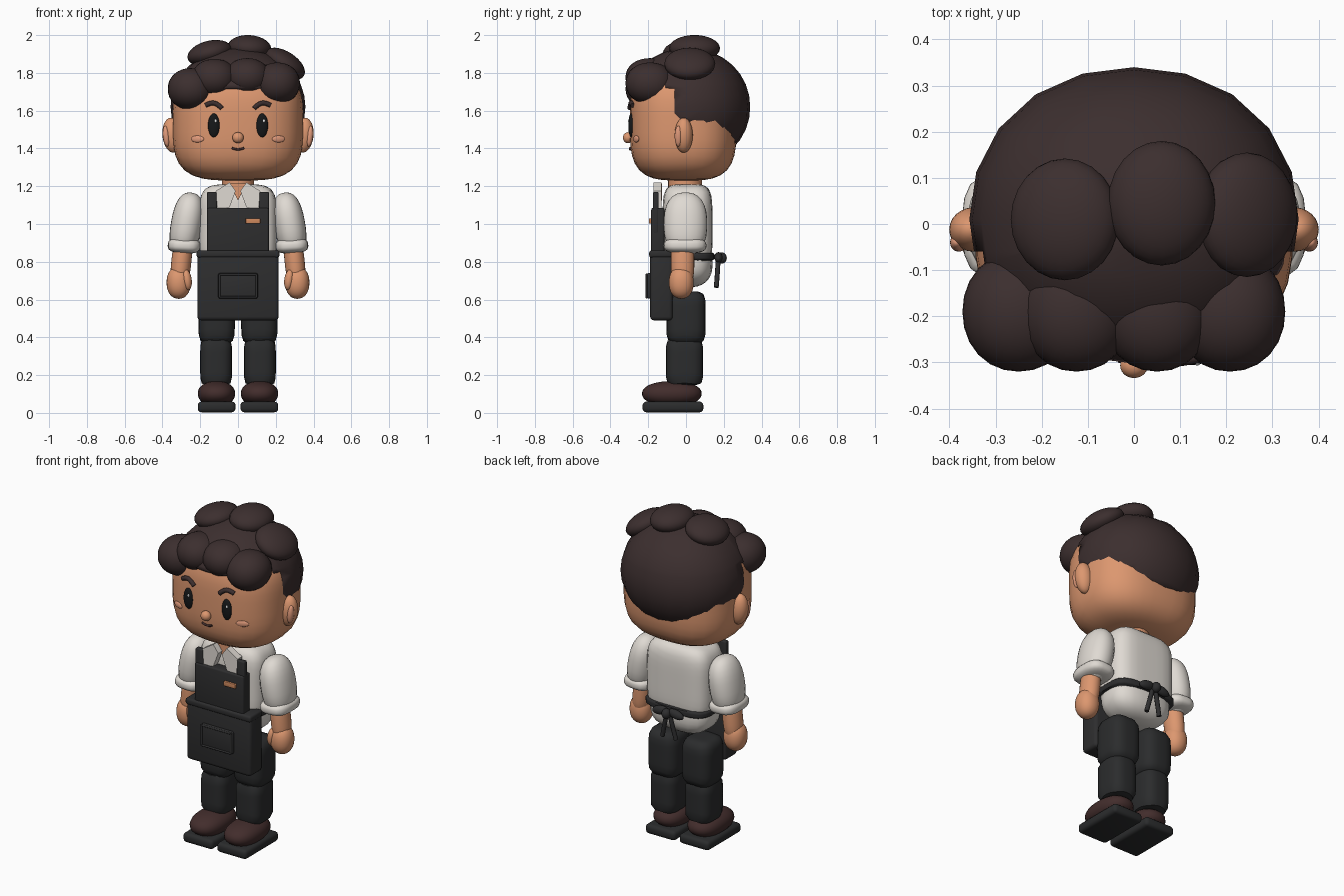
import bpy, bmesh, math
from mathutils import Matrix, Vector

if "Cube" in bpy.data.objects:
    bpy.data.objects.remove(bpy.data.objects["Cube"])

COLOURS = {
    "dark hair": (0.045, 0.028, 0.028), "skin": (0.72, 0.31, 0.16),
    "shirt white": (0.74, 0.70, 0.65), "apron black": (0.027, 0.027, 0.028),
    "trouser black": (0.024, 0.025, 0.026), "shoe brown": (0.055, 0.026, 0.025),
    "eye black": (0.008, 0.009, 0.010), "highlight": (0.9, 0.9, 0.9),
    "cheek": (0.76, 0.33, 0.20), "tag copper": (0.62, 0.25, 0.11),
}
MATS = {}
for key, rgb in COLOURS.items():
    MATS[key] = bpy.data.materials.new(key)
    MATS[key].diffuse_color = (*rgb, 1)


def finish(name, bm, mat, loc=(0, 0, 0), rot=(0, 0, 0), angle=45):
    bmesh.ops.recalc_face_normals(bm, faces=bm.faces)
    me = bpy.data.meshes.new(name)
    bm.to_mesh(me)
    bm.free()
    me.materials.append(MATS[mat])
    ob = bpy.data.objects.new(name, me)
    ob.location = loc
    ob.rotation_euler = [math.radians(a) for a in rot]
    bpy.context.collection.objects.link(ob)
    bpy.ops.object.select_all(action='DESELECT')
    ob.select_set(True)
    bpy.context.view_layer.objects.active = ob
    bpy.ops.object.shade_smooth_by_angle(angle=math.radians(angle))
    return ob


def blob_mesh(rad, a, b, seg, rings):
    """Superellipsoid: a rounds the plan outline, b rounds the height."""
    bm = bmesh.new()
    bmesh.ops.create_uvsphere(bm, u_segments=seg, v_segments=rings, radius=1)
    for v in bm.verts:
        x, y, z = map(abs, v.co)
        n = ((x ** a + y ** a) ** (b / a) + z ** b) ** (-1 / b)
        v.co = Vector([c * n * r for c, r in zip(v.co, rad)])
    return bm


def blob(name, loc, rad, mat, a=2, b=2, rot=(0, 0, 0), seg=24, rings=16):
    return finish(name, blob_mesh(rad, a, b, seg, rings), mat, loc, rot)


def box(name, lo, hi, mat, bevel=0.012, rot=(0, 0, 0)):
    lo, hi = Vector(lo), Vector(hi)
    bm = bmesh.new()
    bmesh.ops.create_cube(bm, size=1, matrix=Matrix.Diagonal((*(hi - lo), 1)))
    bmesh.ops.bevel(bm, geom=bm.edges[:], offset=bevel, segments=3, profile=0.5, affect='EDGES')
    return finish(name, bm, mat, (lo + hi) / 2, rot)


def plate(name, pts, y0, y1, mat):
    """Outline in x and z, given thickness along y."""
    bm = bmesh.new()
    face = bm.faces.new([bm.verts.new((x, y0, z)) for x, z in pts])
    out = bmesh.ops.extrude_face_region(bm, geom=[face])
    for v in out["geom"]:
        if isinstance(v, bmesh.types.BMVert):
            v.co.y = y1
    return finish(name, bm, mat, angle=30)


def tube(name, pts, r, mat):
    """Rounded rod through the points."""
    cu = bpy.data.curves.new(name, 'CURVE')
    cu.dimensions = '3D'
    cu.bevel_depth, cu.bevel_resolution, cu.use_fill_caps = r, 3, True
    sp = cu.splines.new('NURBS')
    sp.points.add(len(pts) - 1)
    for p, co in zip(sp.points, pts):
        p.co = (*co, 1)
    sp.use_endpoint_u, sp.order_u = True, 3
    cu.materials.append(MATS[mat])
    ob = bpy.data.objects.new(name, cu)
    bpy.context.collection.objects.link(ob)


# Head
HC, HR, HA, HB = (0, -0.015, 1.53), (0.345, 0.282, 0.30), 2.7, 3.5
blob("head", HC, HR, "skin", HA, HB, seg=32, rings=24)


def face_y(x, z):
    """Front surface of the head."""
    p = (1 - abs((z - HC[2]) / HR[2]) ** HB) ** (HA / HB) - abs(x / HR[0]) ** HA
    return HC[1] - HR[1] * p ** (1 / HA)


blob("neck", (0, -0.005, 1.18), (0.085, 0.09, 0.12), "skin", 2, 8)
blob("nose", (0, -0.307, 1.457), (0.03, 0.027, 0.029), "skin")
tube("mouth", [(x, face_y(x, 1.4) - 0.003, 1.393 + 9 * x * x) for x in (-0.033, -0.015, 0.015, 0.033)],
     0.006, "shoe brown")

# Hair cap: rounded shell, cut away over the face, ears and nape
bm = blob_mesh((0.357, 0.33, 0.312), 2.1, 2.05, 20, 16)
C = Vector((0, 0.01, 1.62))
bmesh.ops.translate(bm, verts=bm.verts, vec=C)
for co, no in (((0, -0.06, 0), (0, 1, 0)), ((0, 0, 1.72), (0, 0, 1)),
               ((0, 0, 1.53), (0, 0, 1)), ((0, 0.07, 1.53), (0, 0.7, 1))):
    bmesh.ops.bisect_plane(bm, geom=bm.verts[:] + bm.edges[:] + bm.faces[:], plane_co=co, plane_no=no)


def bare(p):
    return (p.y < -0.06 and p.z < 1.72) or p.z < min(1.53, 1.53 - 0.7 * (p.y - 0.07))


bmesh.ops.delete(bm, geom=[f for f in bm.faces if bare(f.calc_center_median())], context='FACES')
cap = finish("hair_cap", bm, "dark hair")
mod = cap.modifiers.new("thickness", 'SOLIDIFY')
mod.thickness, mod.offset = 0.03, -1

# Fringe and top curls
for i, (x, z, rx, rz) in enumerate([(-0.25, 1.715, 0.122, 0.11), (-0.125, 1.772, 0.12, 0.102),
                                    (0.05, 1.778, 0.12, 0.1), (0.208, 1.745, 0.12, 0.11)]):
    blob(f"fringe_curl_{i}", (x, -0.19, z), (rx, 0.13, rz), "dark hair", 2.1, 2.1)
for i, (loc, rad, tilt) in enumerate([((-0.15, 0.01, 1.905), (0.12, 0.132, 0.065), -14),
                                      ((0.06, 0.045, 1.93), (0.117, 0.135, 0.07), 4),
                                      ((0.245, 0.02, 1.848), (0.122, 0.135, 0.066), 32)]):
    blob(f"top_curl_{i}", loc, rad, "dark hair", rot=(0, tilt, 0))

# Torso
blob("shirt_body", (0, 0.008, 0.985), (0.205, 0.132, 0.225), "shirt white", 4, 5, seg=32, rings=24)
blob("shirt_hem", (0, 0.01, 0.79), (0.195, 0.13, 0.125), "shirt white", 3, 2.5)
plate("neck_opening", [(-0.045, 1.215), (0.045, 1.215), (0.0, 1.125)], -0.134, -0.126, "skin")

# Parts made on both sides
for side, s in (("left", 1), ("right", -1)):
    # Face
    blob(f"{side}_ear", (s * 0.348, -0.012, 1.47), (0.052, 0.048, 0.093), "skin", rot=(0, s * 6, 0))
    blob(f"{side}_inner_ear", (s * 0.38, -0.04, 1.465), (0.018, 0.02, 0.055), "cheek", rot=(0, s * 6, 0))
    ey = face_y(0.128, 1.52)
    blob(f"{side}_eye", (s * 0.128, ey, 1.522), (0.031, 0.016, 0.063), "eye black")
    blob(f"{side}_eye_glint", (s * 0.128 + 0.009, ey - 0.013, 1.546), (0.006, 0.004, 0.009), "highlight")
    blob(f"{side}_cheek", (s * 0.215, face_y(0.215, 1.45), 1.45), (0.037, 0.008, 0.018), "cheek",
         rot=(0, 0, s * 22))
    brow = [(0.085, 1.612), (0.105, 1.633), (0.14, 1.645), (0.172, 1.628)]
    tube(f"{side}_brow", [(s * x, face_y(x, z) - 0.004, z) for x, z in brow], 0.013, "dark hair")
    # Arm
    blob(f"{side}_sleeve", (s * 0.272, -0.003, 1.0), (0.083, 0.115, 0.168), "shirt white", 2.2, 2.5,
         rot=(0, -s * 10, 0))
    blob(f"{side}_cuff", (s * 0.285, -0.005, 0.885), (0.087, 0.113, 0.04), "shirt white", 3.2, 3,
         rot=(0, -s * 3, 0))
    blob(f"{side}_forearm", (s * 0.3, -0.018, 0.80), (0.053, 0.062, 0.13), "skin", 2, 3, rot=(0, -s * 6, 0))
    blob(f"{side}_hand", (s * 0.314, -0.025, 0.69), (0.064, 0.066, 0.086), "skin", 2.2, 2.2)
    blob(f"{side}_thumb", (s * 0.27, -0.06, 0.705), (0.025, 0.03, 0.055), "skin", rot=(0, s * 8, 0))
    # Leg and shoe
    blob(f"{side}_thigh", (s * 0.113, 0, 0.505), (0.096, 0.104, 0.138), "trouser black", 3.5, 6)
    blob(f"{side}_shin", (s * 0.116, -0.008, 0.27), (0.084, 0.098, 0.122), "trouser black", 3.5, 8)
    blob(f"{side}_shoe", (s * 0.114, -0.075, 0.102), (0.099, 0.158, 0.066), "shoe brown", 2.4, 2.2)
    box(f"{side}_sole", (s * 0.113 - 0.1, -0.23, 0.003), (s * 0.113 + 0.1, 0.092, 0.06), "trouser black", 0.02)
    # Collar and apron strap
    flap = [(0.045, 1.22), (0.118, 1.175), (0.108, 1.078), (0.045, 1.088), (0.012, 1.175)]
    plate(f"{side}_collar", [(s * x, z) for x, z in flap], -0.172, -0.13, "shirt white")
    box(f"{side}_strap", (s * 0.138 - 0.026, -0.176, 0.95), (s * 0.138 + 0.026, -0.145, 1.17),
        "apron black", 0.008)
    # Bow at the back
    blob(f"{side}_bow_loop", (s * 0.052, 0.172, 0.823), (0.052, 0.022, 0.026), "apron black", rot=(0, s * 12, 0))
    tube(f"{side}_bow_tail", [(s * 0.008, 0.17, 0.82), (s * 0.025, 0.168, 0.75), (s * 0.045, 0.16, 0.665)],
         0.013, "apron black")

# Apron
box("apron_bib", (-0.163, -0.184, 0.82), (0.163, -0.115, 1.085), "apron black", 0.01)
box("apron_skirt", (-0.215, -0.19, 0.49), (0.215, -0.07, 0.85), "apron black", 0.02)
box("apron_waistband", (-0.219, -0.195, 0.822), (0.219, -0.075, 0.86), "apron black", 0.012)
box("apron_pocket", (-0.105, -0.208, 0.605), (0.105, -0.18, 0.74), "apron black", 0.01)
for i, z in enumerate((0.612, 0.733)):
    tube(f"pocket_seam_{i}", [(-0.098, -0.208, z), (0.098, -0.208, z)], 0.006, "apron black")
for i, x in enumerate((-0.098, 0.098)):
    tube(f"pocket_edge_{i}", [(x, -0.208, 0.612), (x, -0.208, 0.733)], 0.006, "apron black")
box("name_tag", (0.04, -0.197, 1.002), (0.118, -0.18, 1.03), "tag copper", 0.004)
blob("apron_tie", (0, 0.008, 0.828), (0.21, 0.143, 0.024), "apron black", 4, 6, seg=32)
blob("bow_knot", (0, 0.188, 0.82), (0.026, 0.028, 0.03), "apron black")

for m in bpy.data.materials:
    if m.users and not m.is_grease_pencil:
        m.use_nodes = True
        m.node_tree.nodes["Principled BSDF"].inputs["Base Color"].default_value = m.diffuse_color
